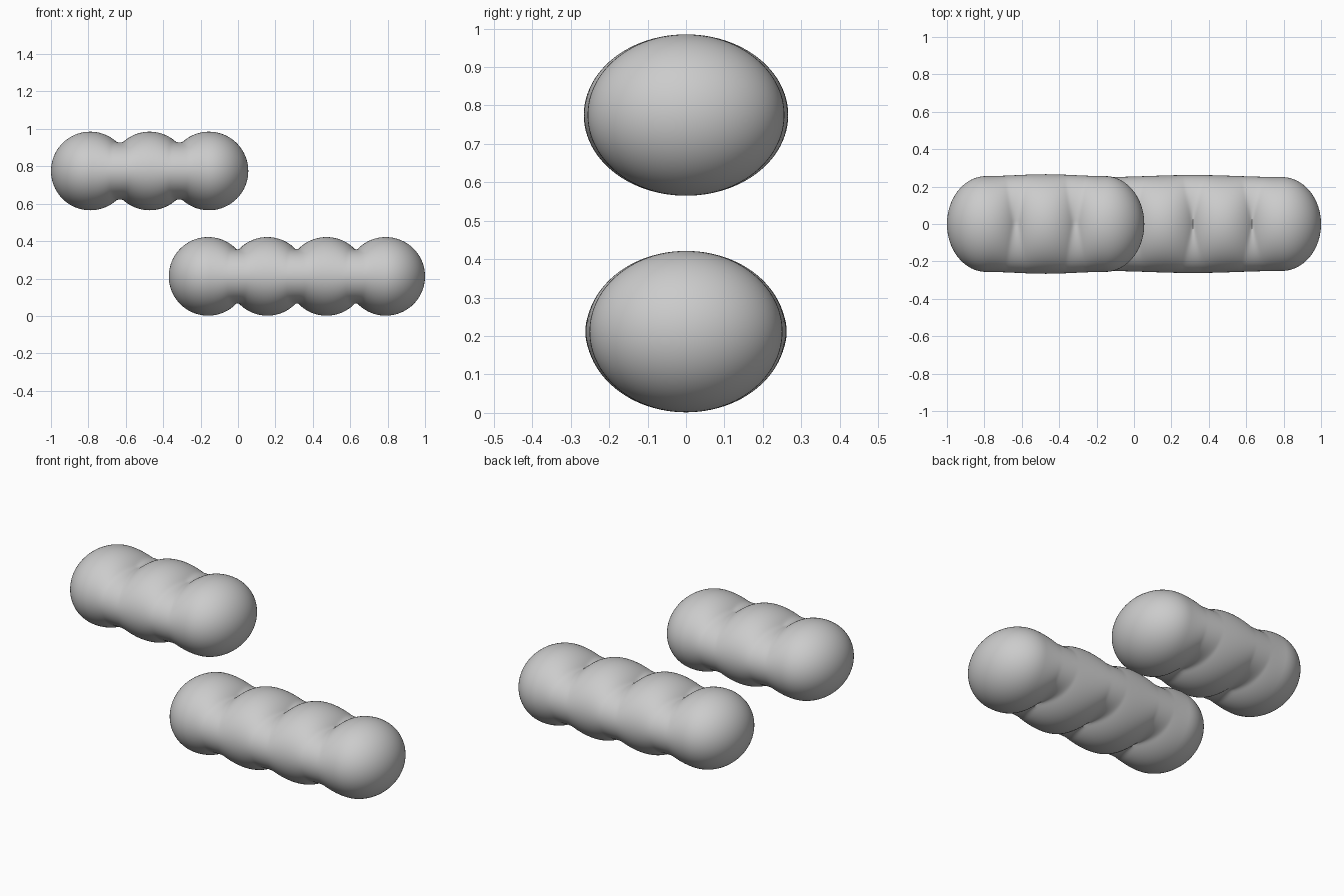
import bpy, bmesh, math

if "Cube" in bpy.data.objects:
    bpy.data.objects.remove(bpy.data.objects["Cube"])

R = 0.21       # lobe radius in x and z
SEG = 96       # vertices around each ring
STEP = 20      # rings per half lobe


def lobe_height(x, centres, k):
    """Half height of the lobe chain at x, lobes blended over distance k."""
    hs = sorted((math.sqrt(max(R * R - (x - c) ** 2, 0)) for c in centres), reverse=True)
    a, b = hs[0], hs[1]
    blend = max(k - (a - b), 0)
    return a + (blend * blend / (4 * k) if k > 1e-6 else 0)


def half_depth(x, centres, end, mid):
    """Half depth in y: rounded caps, almost straight and slightly bulged between."""
    c0, c1 = centres[0], centres[-1]
    if x < c0 or x > c1:
        d = c0 - x if x < c0 else x - c1
        return end * math.sqrt(max(1 - (d / R) ** 2, 0))
    t = (x - c0) / (c1 - c0)
    u = 1 - abs(2 * t - 1)
    return end + (mid - end) * u * u * (3 - 2 * u)


def lobed_bar(name, centres, z0, notch, end, mid):
    c0, c1 = centres[0], centres[-1]
    # Ring positions: clustered on the caps, even between, landing on every notch
    xs = [c0 - R * math.cos(math.pi / 2 * i / STEP) for i in range(1, STEP)]
    n = (len(centres) - 1) * 2 * STEP
    xs += [c0 + (c1 - c0) * i / n for i in range(n + 1)]
    xs += [c1 + R * math.sin(math.pi / 2 * i / STEP) for i in range(1, STEP)]

    bm = bmesh.new()
    rings = []
    for x in xs:
        w = half_depth(x, centres, end, mid)
        ring = []
        for j in range(SEG):
            a = 2 * math.pi * j / SEG
            # Notches are crisp on the centre line and melt away to the sides
            k = notch + (0.18 - notch) * abs(math.sin(a))
            h = lobe_height(x, centres, k)
            if x < c0 or x > c1:
                h = lobe_height(x, centres, 0)
            ring.append(bm.verts.new((x, w * math.sin(a), z0 + h * math.cos(a))))
        rings.append(ring)
    for r, s in zip(rings, rings[1:]):
        for j in range(SEG):
            i = (j + 1) % SEG
            bm.faces.new((r[j], r[i], s[i], s[j]))
    for ring, x in ((rings[0], c0 - R), (rings[-1], c1 + R)):
        tip = bm.verts.new((x, 0, z0))
        for j in range(SEG):
            bm.faces.new((ring[j], ring[(j + 1) % SEG], tip))
    bmesh.ops.recalc_face_normals(bm, faces=bm.faces)
    mesh = bpy.data.meshes.new(name)
    bm.to_mesh(mesh)
    bm.free()
    ob = bpy.data.objects.new(name, mesh)
    bpy.context.collection.objects.link(ob)
    bpy.ops.object.select_all(action='DESELECT')
    ob.select_set(True)
    bpy.context.view_layer.objects.active = ob
    bpy.ops.object.shade_smooth_by_angle(angle=math.radians(40))
    return ob


# Upper bar of three lobes with softened notches
lobed_bar("upper_lobed_bar", [-0.79, -0.4725, -0.155], 0.775, 0.045, 0.256, 0.266)
# Lower bar of four lobes with crisp notches
lobed_bar("lower_lobed_bar", [-0.16, 0.1567, 0.4733, 0.79], 0.2115, 0.0, 0.251, 0.262)
